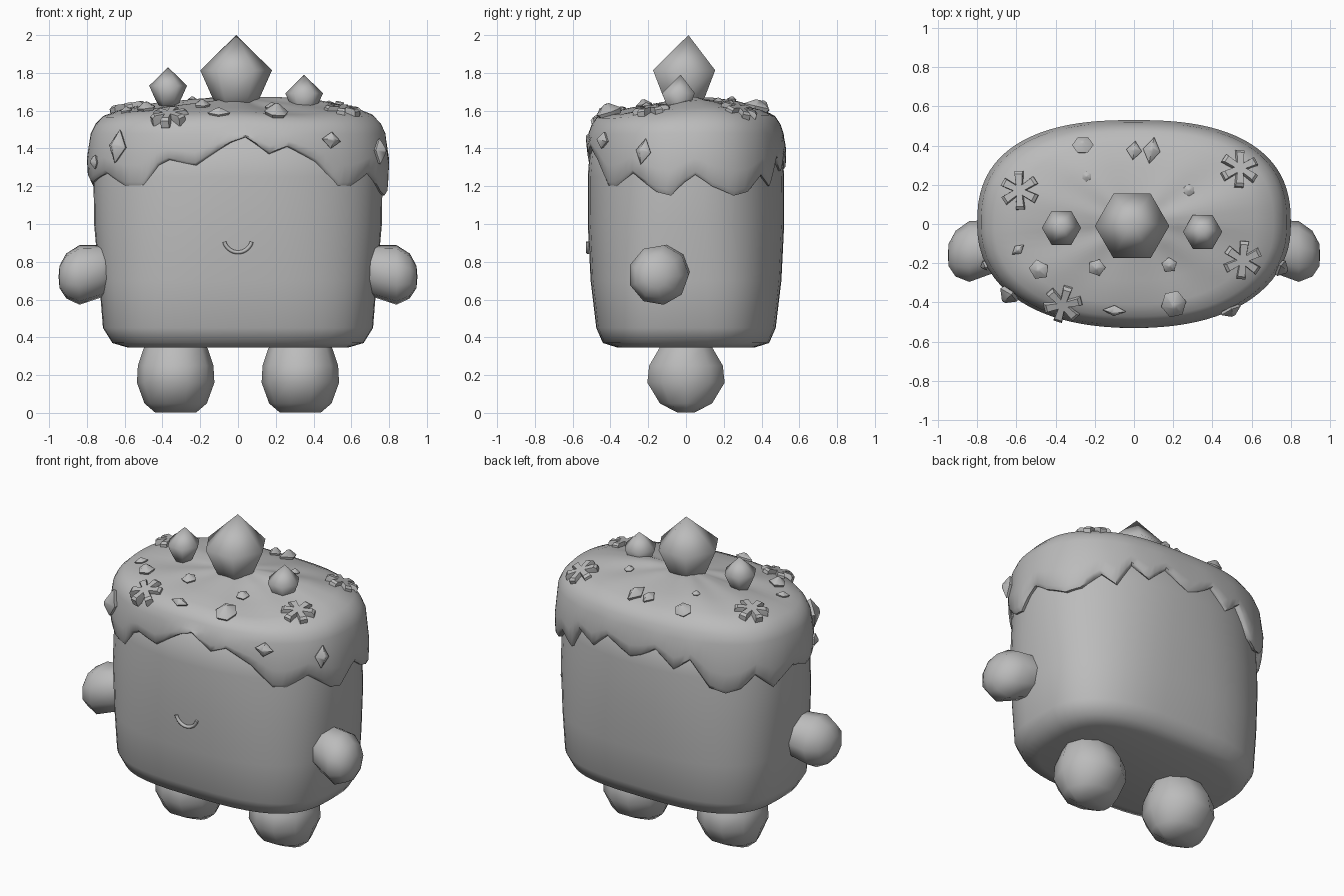
import bpy, bmesh, math, random
from math import sin, cos, radians, pi
from mathutils import Vector
from mathutils.bvhtree import BVHTree

random.seed(4)
if "Cube" in bpy.data.objects:
    bpy.data.objects.remove(bpy.data.objects["Cube"])

grey = bpy.data.materials.new("plain_grey")
grey.use_nodes = True
grey.diffuse_color = (0.5, 0.5, 0.5, 1)
grey.node_tree.nodes["Principled BSDF"].inputs["Base Color"].default_value = (0.5, 0.5, 0.5, 1)


def loft(name, rings, angle=60):
    """Skin a stack of equal rings, close both ends and shade it."""
    bm = bmesh.new()
    loops = [[bm.verts.new(p) for p in ring] for ring in rings]
    n = len(loops[0])
    for low, high in zip(loops, loops[1:]):
        for i in range(n):
            j = (i + 1) % n
            bm.faces.new((low[i], low[j], high[j], high[i]))
    bm.faces.new(loops[0][::-1])
    bm.faces.new(loops[-1])
    bmesh.ops.remove_doubles(bm, verts=bm.verts, dist=0.0005)
    bmesh.ops.recalc_face_normals(bm, faces=bm.faces)
    mesh = bpy.data.meshes.new(name)
    bm.to_mesh(mesh)
    bm.free()
    mesh.materials.append(grey)
    obj = bpy.data.objects.new(name, mesh)
    bpy.context.collection.objects.link(obj)
    bpy.ops.object.select_all(action='DESELECT')
    obj.select_set(True)
    bpy.context.view_layer.objects.active = obj
    bpy.ops.object.shade_smooth_by_angle(angle=radians(angle))
    return obj


def oval(t, a, b, n):
    """Point on a squared oval."""
    c, s = cos(t), sin(t)
    return (a * math.copysign(abs(c) ** (2 / n), c),
            b * math.copysign(abs(s) ** (2 / n), s))


def turns(n, offset=0.0):
    return [offset + 2 * pi * i / n for i in range(n)]


# Body: squared at the bottom, rounder under the icing
body_rings = [(0.345, 0.58, 0.36, 3), (0.37, 0.665, 0.44, 3), (0.45, 0.715, 0.475, 2.9),
              (0.7, 0.735, 0.505, 2.7), (1.0, 0.762, 0.52, 2.45), (1.25, 0.765, 0.52, 2.3),
              (1.45, 0.75, 0.505, 2.25), (1.54, 0.58, 0.38, 2.2)]
loft("body", [[(*oval(t, a, b, n), z) for t in turns(48)] for z, a, b, n in body_rings])

# Icing: zigzag hem around the body as (degrees, height)
hem = [(3, 1.26), (11, 1.2), (24, 1.15), (34, 1.17), (46, 1.26), (55, 1.2), (63, 1.35),
       (72, 1.28), (80, 1.38), (89, 1.29), (97, 1.38), (105, 1.28), (113, 1.36),
       (123, 1.2), (132, 1.17), (141, 1.2), (150, 1.28), (163, 1.18), (177, 1.27),
       (190, 1.22), (209, 1.27), (223, 1.2), (233, 1.2), (240, 1.31), (245, 1.34),
       (256, 1.31), (268, 1.43), (272, 1.46), (280, 1.37), (287, 1.41), (299, 1.33),
       (310, 1.2), (317, 1.2), (330, 1.27), (345, 1.17), (353, 1.15), (363, 1.26)]
edge = [(radians(d0 + (d1 - d0) * k / 3), z0 + (z1 - z0) * k / 3)
        for (d0, z0), (d1, z1) in zip(hem, hem[1:]) for k in range(3)]


def icing_point(t, scale):
    return oval(t, 0.8 * scale, 0.53 * scale, 2.5 if sin(t) > 0 else 2.25)


def lump(t, scale):
    """Uneven top that dips toward the front."""
    dip = 0.035 * min(0, sin(t)) + 0.01 * sin(3 * t + 1) + 0.005 * sin(7 * t)
    return dip * 4 * scale * (1 - scale)


icing_rings = [[(*icing_point(t, scale), h + (1.48 - h) * lift) for t, h in edge]
               for scale, lift in ((0.9, 0.03), (0.975, 0), (0.995, 0.08), (1, 0.4))]
icing_rings += [[(*icing_point(t, scale), z + lump(t, scale)) for t, h in edge]
                for scale, z in ((0.975, 1.48), (0.945, 1.53), (0.89, 1.575), (0.77, 1.61),
                                 (0.55, 1.64), (0.28, 1.66), (0, 1.67))]
icing = loft("icing", icing_rings, 50)
surface = BVHTree.FromPolygons([v.co for v in icing.data.vertices],
                               [p.vertices[:] for p in icing.data.polygons])

# Arms and legs, mirrored
for side, sx in (("left", 1), ("right", -1)):
    arm = [(0.64, 0.12, -0.1, 0.765), (0.72, 0.14, -0.12, 0.75), (0.84, 0.16, -0.145, 0.73),
           (0.91, 0.12, -0.155, 0.725), (0.945, 0.06, -0.16, 0.72), (0.95, 0, -0.16, 0.72)]
    loft(side + "_arm", [[(sx * x, y + r * cos(t), z + r * sin(t)) for t in turns(9)]
                         for x, r, y, z in arm], 75)
    leg = [(0.003, 0.11, 0.05), (0.05, 0.165, 0.145), (0.16, 0.205, 0.215),
           (0.25, 0.2, 0.205), (0.34, 0.17, 0.15), (0.42, 0.12, 0.1)]
    loft(side + "_leg", [[(sx * 0.33 + a * cos(t), b * sin(t), z) for t in turns(10)]
                         for z, a, b in leg], 75)

# Standing crystals: foot, waist and point
for name, x, y, top, r in (("large_crystal", -0.01, -0.01, 2.0, 0.19),
                           ("right_crystal", -0.37, -0.02, 1.83, 0.1),
                           ("left_crystal", 0.35, -0.04, 1.79, 0.1)):
    shape = [(2.1, 0.45, 0), (1.7, 0.68, 0), (0.98, 1, 0), (0, 0, 0.12)]
    loft(name, [[(x + r * k * cos(t), y + r * (k * sin(t) + lean), top - r * down)
                 for t in turns(6)] for down, k, lean in shape], 100)


def stick(name, place, layers, spin, angle):
    """Set a small ornament on the icing, facing outward."""
    spot, normal, _, _ = surface.find_nearest(Vector(place))
    obj = loft(name, layers, angle)
    obj.location = spot
    obj.rotation_euler = normal.to_track_quat('Z', 'Y').to_euler()
    obj.rotation_euler.rotate_axis('Z', spin)


# Sprinkled gems: place, half width, half length, sides
gems = [(-0.26, 0.39, 1.6, 0.055, 0.05, 6), (0.09, 0.37, 1.6, 0.045, 0.07, 4),
        (0, 0.37, 1.6, 0.04, 0.05, 4), (-0.24, 0.24, 1.63, 0.025, 0.025, 6),
        (0.28, 0.17, 1.63, 0.03, 0.03, 6), (-0.59, -0.13, 1.59, 0.025, 0.04, 4),
        (-0.48, -0.23, 1.58, 0.055, 0.05, 5), (-0.19, -0.22, 1.62, 0.045, 0.045, 5),
        (0.18, -0.21, 1.62, 0.04, 0.04, 5), (-0.63, -0.35, 1.41, 0.055, 0.09, 4),
        (-0.1, -0.43, 1.56, 0.06, 0.03, 4), (0.2, -0.4, 1.57, 0.065, 0.075, 6),
        (0.48, -0.41, 1.44, 0.055, 0.045, 4), (0.72, -0.21, 1.38, 0.045, 0.07, 4),
        (-0.74, -0.2, 1.33, 0.03, 0.04, 5)]
for i, (x, y, z, w, h, sides) in enumerate(gems):
    size = (w + h) / 2
    layers = [[(w * k * cos(t), h * k * sin(t), d * size) for t in turns(sides)]
              for d, k in ((-0.5, 0.6), (0.25, 1), (0.85, 0.2))]
    stick(f"gem_{i + 1}", (x, y, z), layers, random.uniform(-0.2, 0.2), 55)

# Six-armed stars with blunt tips
star = []
for t in turns(6, pi / 6):
    star += [(t - radians(30), 0.035), (t - radians(13), 0.1), (t + radians(13), 0.1)]
for i, place in enumerate([(-0.36, -0.4, 1.55), (0.55, -0.18, 1.57),
                           (0.53, 0.27, 1.57), (-0.58, 0.17, 1.6)]):
    layers = [[(r * k * cos(t), r * k * sin(t), d) for t, r in star]
              for d, k in ((-0.03, 1), (0.012, 1), (0.024, 0.85))]
    stick(f"star_{i + 1}", place, layers, 0.3 * i, 30)

# Smile: a thin bent tube on the front
arc = [radians(195 + 150 * i / 14) for i in range(15)]
loft("smile", [[((0.075 + 0.01 * cos(u)) * cos(t), -0.518 + 0.012 * sin(u),
                 0.925 + (0.075 + 0.01 * cos(u)) * sin(t)) for u in turns(8)] for t in arc], 60)
